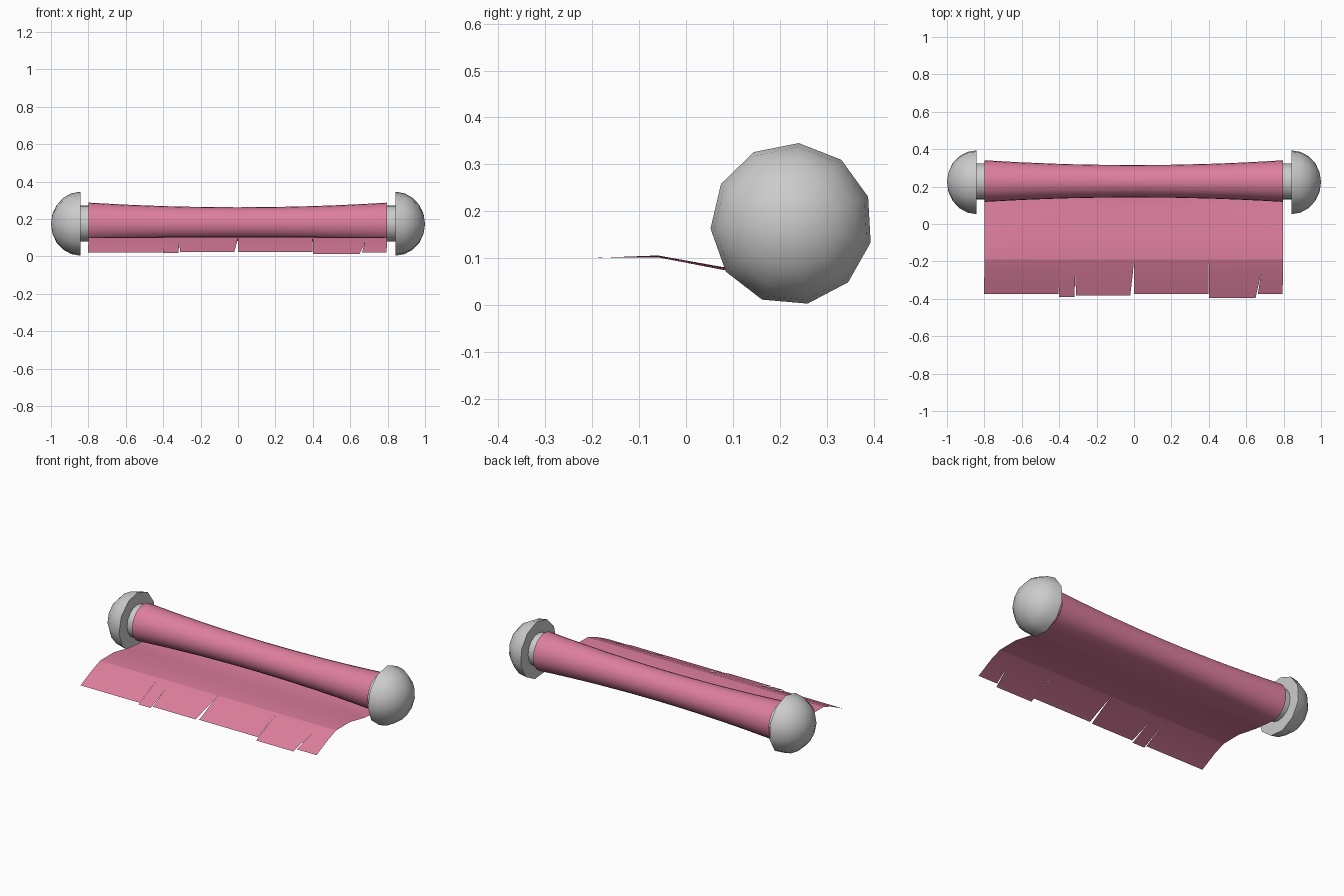
import bpy, bmesh, math

if "Cube" in bpy.data.objects:
    bpy.data.objects.remove(bpy.data.objects["Cube"])

CY, CZ = 0.227, 0.176      # axis of the roll


def make_object(name, bm, angle):
    bmesh.ops.remove_doubles(bm, verts=bm.verts, dist=0.0003)
    me = bpy.data.meshes.new(name)
    bm.to_mesh(me)
    bm.free()
    ob = bpy.data.objects.new(name, me)
    bpy.context.collection.objects.link(ob)
    bpy.ops.object.select_all(action='DESELECT')
    ob.select_set(True)
    bpy.context.view_layer.objects.active = ob
    bpy.ops.object.shade_smooth_by_angle(angle=math.radians(angle))
    return ob


def skin(bm, rows):
    grid = [[bm.verts.new(p) for p in row] for row in rows]
    for a, b in zip(grid, grid[1:]):
        for i in range(len(a) - 1):
            bm.faces.new((a[i], a[i + 1], b[i + 1], b[i]))


# paper: waisted roll that unwinds into a sheet
def paper_column(x):
    k = min(1, (x / 0.8) ** 2)
    r = 0.090 + 0.026 * k
    col = [(x, -0.19, 0.101), (x, -0.06, 0.106 - 0.004 * k), (x, 0.08, 0.081 - 0.006 * k)]
    n = 24
    for i in range(n + n // 4 + 1):
        rr = r * (1 - 0.08 * i / n)if i > n // 2 else r * (1 - 0.04 * i / (n // 2))
        a = -math.pi / 2 + 2 * math.pi * i / n
        col.append((x, CY + rr * math.cos(a), CZ + rr * math.sin(a)))
    return col


bm = bmesh.new()
xs = [-0.8, -0.6, -0.4, -0.315, -0.15, 0, 0.2, 0.4, 0.55, 0.68, 0.797]
skin(bm, [paper_column(x) for x in xs])

# torn front flaps: x range at the root, at mid length and at the tip, then tip y, z
flaps = [
    (-0.8, -0.4, -0.8, -0.401, -0.803, -0.403, -0.375, 0.020),
    (-0.4, -0.315, -0.4, -0.315, -0.4, -0.318, -0.390, 0.017),
    (-0.315, 0, -0.315, -0.006, -0.309, -0.02, -0.382, 0.024),
    (0, 0.4, 0, 0.399, 0, 0.398, -0.375, 0.024),
    (0.4, 0.68, 0.4, 0.68, 0.4, 0.65, -0.395, 0.012),
    (0.68, 0.797, 0.68, 0.797, 0.662, 0.794, -0.375, 0.020),
]
for a0, b0, a1, b1, a2, b2, y, z in flaps:
    skin(bm, [[(a2, y, z), (b2, y, z)],
              [(a1, -0.262, 0.075), (b1, -0.262, 0.075)],
              [(a0, -0.19, 0.101), (b0, -0.19, 0.101)]])
bmesh.ops.recalc_face_normals(bm, faces=bm.faces)
paper = make_object("paper_scroll", bm, 40)
pink = bpy.data.materials.new("pink_paper")
pink.diffuse_color = (0.73, 0.21, 0.34, 1)
pink.use_nodes = True
pink.node_tree.nodes["Principled BSDF"].inputs["Base Color"].default_value = pink.diffuse_color
paper.data.materials.append(pink)


# turned end pieces: lathe a profile of (radius, x) around the roll axis
def lathe(name, profile, sides, cy, cz, start, angle):
    bm = bmesh.new()
    rows = []
    for r, x in profile:
        rows.append([(x, cy + r * math.cos(start + 2 * math.pi * i / sides),
                      cz + r * math.sin(start + 2 * math.pi * i / sides))
                     for i in range(sides + 1)])
    skin(bm, rows)
    bmesh.ops.dissolve_degenerate(bm, dist=0.0001, edges=bm.edges)
    bmesh.ops.remove_doubles(bm, verts=bm.verts, dist=0.0003)
    bmesh.ops.recalc_face_normals(bm, faces=bm.faces)
    ob = make_object(name, bm, angle)
    ob.modifiers.new("both_ends", 'MIRROR')
    return ob


dome = [(0.173 * math.cos(t * math.pi / 10), 0.842 + 0.158 * math.sin(t * math.pi / 10))
        for t in range(6)]
lathe("end_knobs", [(0, 0.842)] + dome, 11, 0.225, 0.173, math.radians(85), 50)
lathe("rod_necks", [(0, 0.70), (0.097, 0.70), (0.097, 0.845), (0, 0.845)],
      16, CY, CZ, 0, 40)
